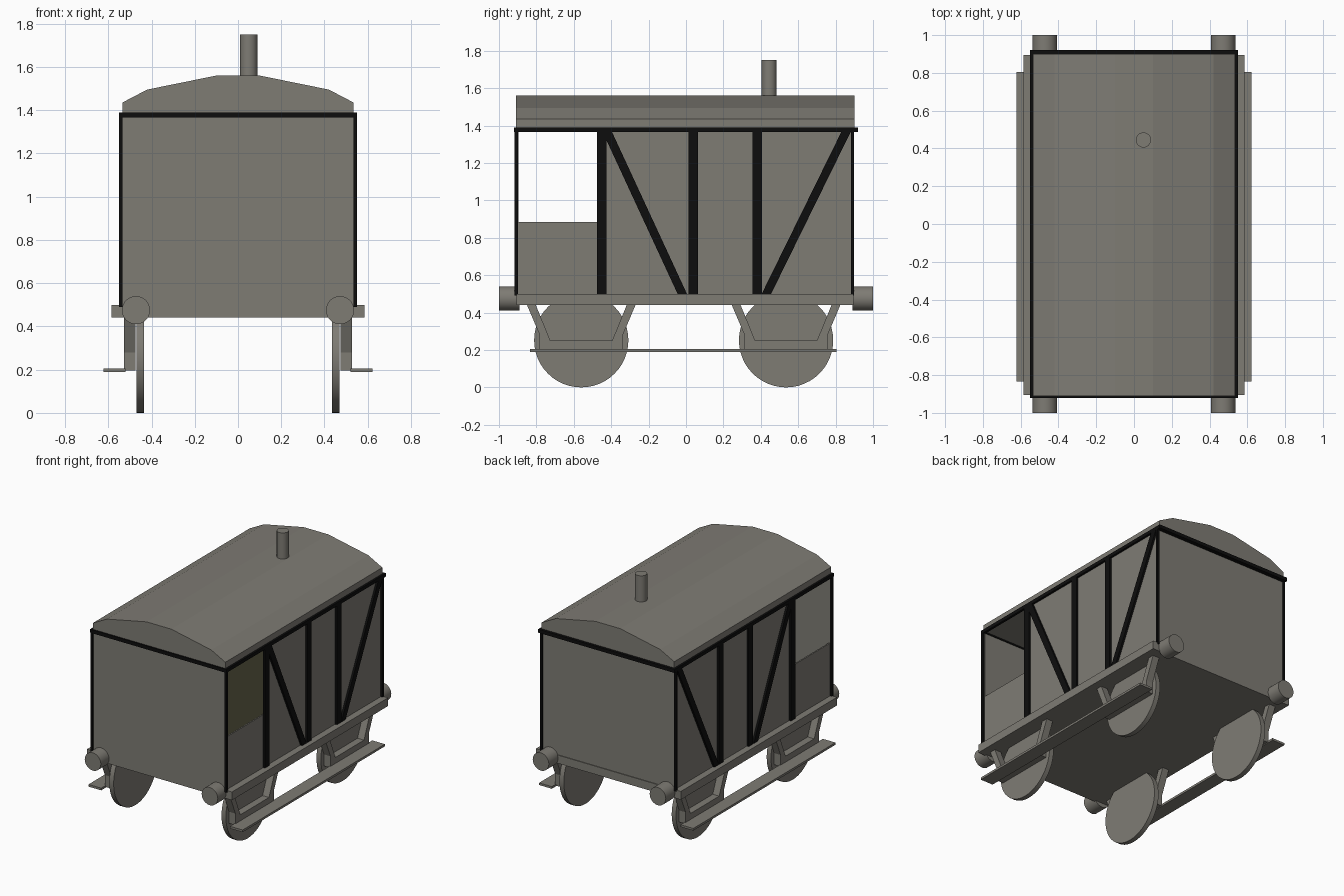
import bpy, math
from mathutils import Vector

cube = bpy.data.objects.get("Cube")
if cube:
    bpy.data.objects.remove(cube, do_unlink=True)


def material(name, rgb):
    m = bpy.data.materials.new(name)
    m.use_nodes = True
    m.diffuse_color = (*rgb, 1)
    bsdf = next(n for n in m.node_tree.nodes if n.type == 'BSDF_PRINCIPLED')
    bsdf.inputs["Base Color"].default_value = (*rgb, 1)
    return m


GREY = material("warm grey", (0.21, 0.20, 0.175))
BLACK = material("black trim", (0.004, 0.004, 0.004))
OLIVE = material("dark olive", (0.065, 0.062, 0.033))


def prism(name, outline, axis, lo, hi, mat=GREY):
    """Extrude a 2D outline along x (outline is y,z) or y (outline is x,z)."""
    def place(p, d):
        return (d, p[0], p[1]) if axis == 'x' else (p[0], d, p[1])
    n = len(outline)
    # keep the winding consistent so the normals point outwards
    area = sum(outline[i][0] * outline[(i + 1) % n][1]
               - outline[(i + 1) % n][0] * outline[i][1] for i in range(n))
    if (area > 0) != (axis == 'x'):
        outline = outline[::-1]
    verts = [place(p, lo) for p in outline] + [place(p, hi) for p in outline]
    faces = [tuple(reversed(range(n))), tuple(range(n, 2 * n))]
    faces += [(i, (i + 1) % n, (i + 1) % n + n, i + n) for i in range(n)]
    me = bpy.data.meshes.new(name)
    me.from_pydata(verts, [], faces)
    me.materials.append(mat)
    ob = bpy.data.objects.new(name, me)
    bpy.context.scene.collection.objects.link(ob)
    return ob


def box(name, x, y, z, mat=GREY):
    rect = [(y[0], z[0]), (y[1], z[0]), (y[1], z[1]), (y[0], z[1])]
    return prism(name, rect, 'x', x[0], x[1], mat)


def cylinder(name, centre, radius, depth, rotation=(0, 0, 0), sides=32):
    bpy.ops.mesh.primitive_cylinder_add(vertices=sides, radius=radius, depth=depth,
                                        location=centre, rotation=rotation)
    ob = bpy.context.object
    ob.name = name
    ob.data.materials.append(GREY)
    bpy.ops.object.shade_smooth_by_angle(angle=math.radians(40))
    return ob


def sided(s, a, b):
    """Mirror an x range to the chosen side."""
    return tuple(sorted((s * a, s * b)))


SILL, EAVE = 0.5, 1.375
FRONT, BACK, PARTITION = -0.905, 0.89, -0.45

# Chassis, closed cabin and open front platform
box("chassis", (-0.585, 0.585), (FRONT, 0.895), (0.44, SILL))
cabin = box("cabin", (-0.535, 0.535), (PARTITION, BACK), (SILL, EAVE))
cabin.data.materials.append(OLIVE)
for f in cabin.data.polygons:
    if f.normal.y < -0.9:
        f.material_index = 1
box("front_wall", (-0.535, 0.535), (FRONT, FRONT + 0.01), (SILL, EAVE))

# Faceted roof and chimney
half = [(0.535, EAVE), (0.535, 1.435), (0.42, 1.495), (0.1, 1.56)]
prism("roof", half + [(-x, z) for x, z in reversed(half)], 'y', -0.91, 0.9)
cylinder("chimney", (0.05, 0.445, 1.64), 0.04, 0.22)

# Trim across both ends
for name, y in (("front", (-0.92, -0.89)), ("back", (0.885, 0.92))):
    box(name + "_top_beam", (-0.55, 0.55), y, (1.365, 1.39), BLACK)

for s, side in ((1, "left"), (-1, "right")):
    # Platform side panel
    box(side + "_platform_panel", sided(s, 0.525, 0.535),
        (FRONT, PARTITION), (SILL, 0.885))

    # Black framing
    trim = sided(s, 0.533, 0.55)
    box(side + "_top_beam", trim, (-0.92, 0.92), (1.365, 1.39), BLACK)
    for name, y in (("front", -0.907), ("back", 0.89)):
        box(f"{side}_{name}_corner_post", trim, (y - 0.009, y + 0.009),
            (0.49, EAVE), BLACK)
    for i, y in enumerate((PARTITION, 0.038, 0.38)):
        box(f"{side}_post_{i + 1}", trim, (y - 0.025, y + 0.025), (SILL, EAVE), BLACK)
    for i, (top, foot) in enumerate(((-0.425, -0.02), (0.86, 0.43))):
        prism(f"{side}_brace_{i + 1}",
              [(foot - 0.025, SILL), (foot + 0.025, SILL),
               (top + 0.025, EAVE), (top - 0.025, EAVE)],
              'x', trim[0], trim[1], BLACK)

    # Buffers
    for name, y in (("front", -0.945), ("back", 0.945)):
        cylinder(f"{side}_{name}_buffer", (s * 0.472, y, 0.475), 0.065, 0.11,
                 (math.pi / 2, 0, 0))

    # Wheels and their hanger frames
    for name, y in (("front", -0.56), ("back", 0.535)):
        cylinder(f"{side}_{name}_wheel", (s * 0.453, y, 0.252), 0.252, 0.035,
                 (0, math.pi / 2, 0), 48)
        outer = [(0.29, 0.44), (0.222, 0.28), (0.222, 0.195)]
        inner = [(0.165, 0.25), (0.243, 0.44)]
        path = outer + [(-a, z) for a, z in reversed(outer)]
        path += [(-a, z) for a, z in reversed(inner)] + inner
        x = sided(s, 0.475, 0.527)
        prism(f"{side}_{name}_hanger", [(y + a, z) for a, z in path], 'x', *x)

    # Footboard
    box(side + "_footboard", sided(s, 0.52, 0.622), (-0.835, 0.805), (0.19, 0.206))
